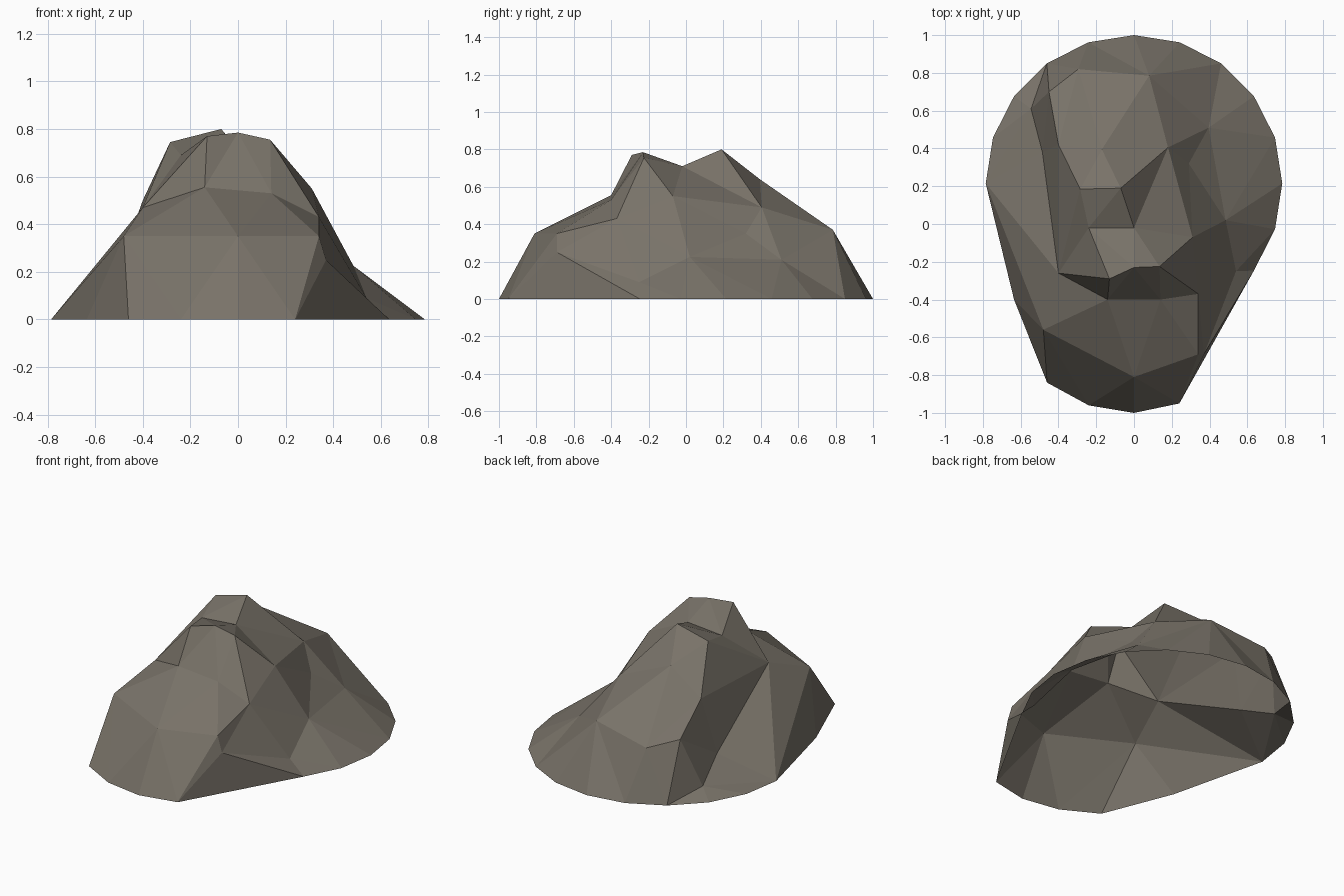
import bpy
import math
from mathutils import Vector
from mathutils.geometry import delaunay_2d_cdt

cube = bpy.data.objects.get("Cube")
if cube:
    bpy.data.objects.remove(cube)

points = {}
creases = []


def add_points(**named):
    """Register named surface points of one part of the rock."""
    points.update({name: Vector(co) for name, co in named.items()})


def crease(path):
    """Keep every step of a path of point names as a facet edge."""
    names = path.split()
    creases.extend(zip(names, names[1:]))


# Ground outline: a round back arc with a drawn-out front
ARC = "west west_b west_c west_d north_w north north_e east_d east_c east_b east east_f east_g"
arc_names = ARC.split()
for i, name in enumerate(arc_names):
    angle = math.radians(18 * i - 90)
    points[name] = Vector((.785 * math.sin(angle), .215 + .785 * math.cos(angle), 0))
add_points(
    south_e=(.24, -.95, 0),
    south=(0, -1, 0),
    south_w=(-.24, -.96, 0),
    west_g=(-.46, -.84, 0),
    west_f=(-.635, -.4, 0),
)
outline = list(points)
crease(" ".join(outline + outline[:1]))

# Front shelf
add_points(
    lip=(0, -.81, .35),
    lip_left=(.34, -.69, .35),
    lip_right=(-.48, -.56, .35),
    corner=(.37, -.69, .25),
)
# Front head
add_points(
    chin_right=(-.14, -.4, .555),
    chin_left=(.14, -.4, .53),
    cheek_left=(.34, -.37, .43),
    cheek_right=(-.4, -.26, .47),
    brow_right=(-.13, -.29, .77),
    brow=(0, -.23, .785),
    brow_left=(.135, -.225, .755),
)
# Saddle and crown
add_points(
    saddle_right=(-.24, -.02, .69),
    saddle=(0, -.02, .71),
    crown=(-.07, .19, .8),
    crown_right=(-.285, .185, .745),
    step_right=(-.17, .395, .64),
    step_left=(.18, .405, .49),
)
# Back slope
add_points(
    ridge_high=(-.4, .42, .5),
    ridge_low=(-.45, .7, .36),
    back_right=(-.295, .82, .31),
    back_left=(.08, .785, .37),
)
# Gully on the right side
add_points(
    gully_high=(-.485, .38, .16),
    gully_low=(-.545, .61, .055),
)
# Left flank
add_points(
    shoulder=(.31, -.07, .55),
    hollow=(.29, .32, .35),
    flank_back=(.395, .51, .21),
    flank_mid=(.485, .02, .225),
    flank_front=(.54, -.25, .09),
)

# Facet edges of the shelf
crease("corner lip_left lip lip_right west_g")
crease("lip_right chin_right lip chin_left lip_left cheek_left corner south_e lip_left")
crease("corner flank_front east_g corner")
crease("south_e lip south_w lip_right west_f")

# Facet edges of the head and saddle
crease("cheek_right chin_right chin_left cheek_left brow_left chin_left")
crease("chin_right brow_right brow brow_left saddle saddle_right brow_right")
crease("brow_right cheek_right lip_right west cheek_right saddle_right")
crease("brow_left shoulder saddle step_left shoulder cheek_left")

# Facet edges of the crown and back
crease("saddle crown crown_right saddle_right")
crease("crown step_left step_right crown")
crease("step_right crown_right ridge_high ridge_low back_right")
crease("step_left back_left back_right step_right back_left")
crease("ridge_high back_right west_d")
crease("back_left north")

# Facet edges of the gully
crease("crown_right cheek_right ridge_high gully_high ridge_low gully_low")
crease("cheek_right gully_high gully_low west_d ridge_low")
crease("gully_high west gully_low")

# Facet edges of the left flank
crease("cheek_left flank_front flank_mid cheek_left")
crease("shoulder flank_mid hollow shoulder")
crease("hollow step_left flank_back hollow")
crease("flank_mid flank_back east_d back_left")
crease("flank_mid east_b flank_back")
crease("flank_mid east_f flank_front")

# Triangulate in plan, then lift each point to its height
names = list(points)
index = {name: i for i, name in enumerate(names)}
plan = [points[name].to_2d() for name in names]
edges = [(index[a], index[b]) for a, b in creases]
result = delaunay_2d_cdt(plan, edges, [], 1, 1e-5)
flat, faces, sources = result[0], result[2], result[3]
verts = []
for co, source in zip(flat, sources):
    if source:
        height = points[names[source[0]]].z
    else:
        height = min(points.values(), key=lambda p: (p.to_2d() - co).length).z
    verts.append((co.x, co.y, height))

mesh = bpy.data.meshes.new("rock")
mesh.from_pydata(verts, [], faces)
mesh.update()
rock = bpy.data.objects.new("rock", mesh)
bpy.context.collection.objects.link(rock)

# Stone colour
colour = (.19, .17, .14, 1)
stone = bpy.data.materials.new("grey_brown_stone")
stone.use_nodes = True
stone.diffuse_color = colour
shader = next(n for n in stone.node_tree.nodes if n.type == "BSDF_PRINCIPLED")
shader.inputs["Base Color"].default_value = colour
shader.inputs["Roughness"].default_value = .9
mesh.materials.append(stone)
